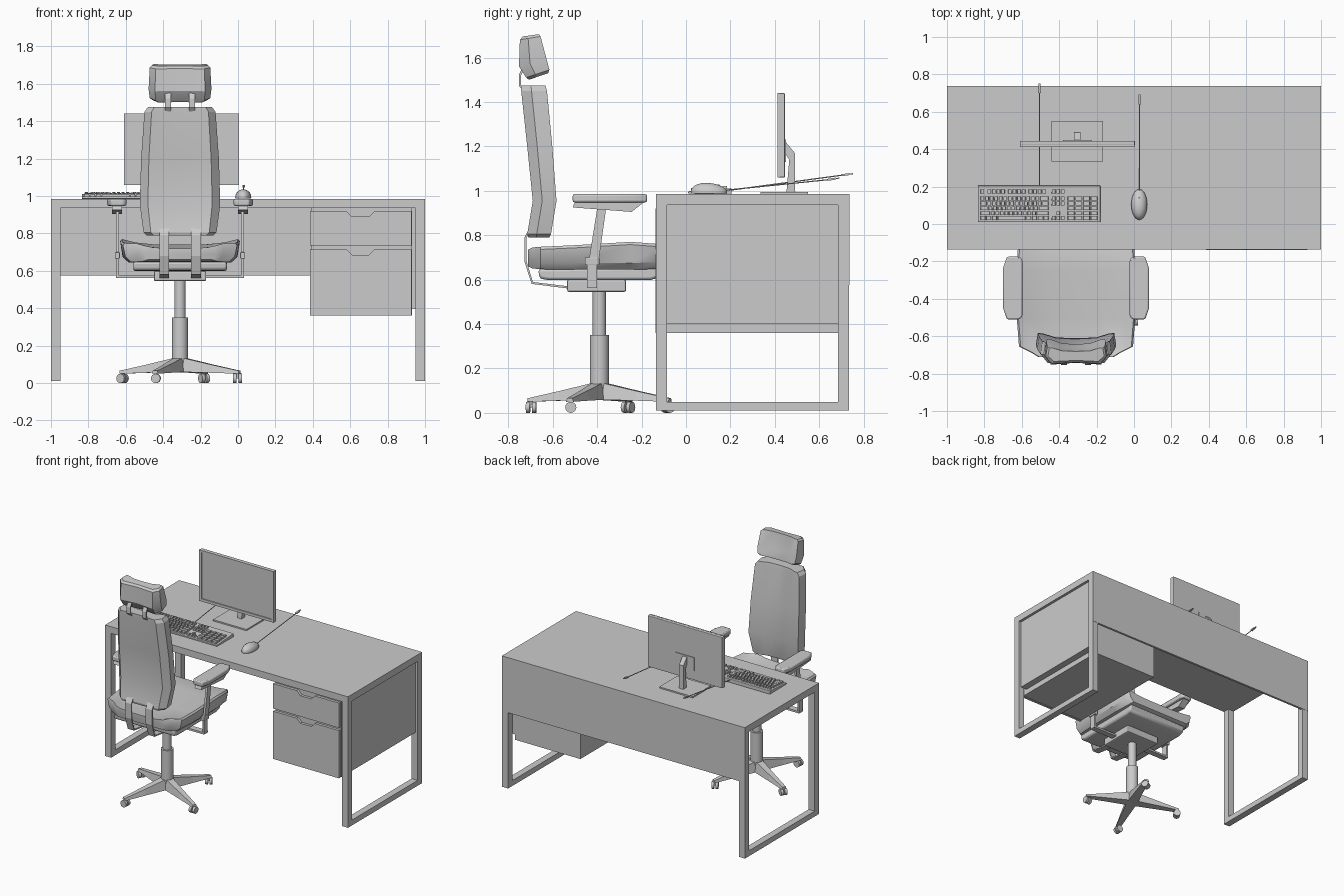
import bpy, bmesh, math
from mathutils import Vector, Matrix

if "Cube" in bpy.data.objects:
    bpy.data.objects.remove(bpy.data.objects["Cube"])

CX, CY = -0.31, -0.39   # chair centre


def finish(name, bm, bevel=0, smooth=None):
    bmesh.ops.recalc_face_normals(bm, faces=bm.faces[:])
    me = bpy.data.meshes.new(name)
    bm.to_mesh(me)
    bm.free()
    ob = bpy.data.objects.new(name, me)
    bpy.context.collection.objects.link(ob)
    if bevel:
        m = ob.modifiers.new("bevel", 'BEVEL')
        m.width, m.segments, m.limit_method = bevel, 2, 'ANGLE'
    if smooth:
        bpy.ops.object.select_all(action='DESELECT')
        ob.select_set(True)
        bpy.context.view_layer.objects.active = ob
        bpy.ops.object.shade_smooth_by_angle(angle=math.radians(smooth))
    return ob


def loft(name, rings, bevel=0, smooth=None, mat=None):
    bm = bmesh.new()
    vs = [[bm.verts.new(mat @ Vector(p) if mat else p) for p in r] for r in rings]
    n = len(vs[0])
    for a, b in zip(vs, vs[1:]):
        for i in range(n):
            j = (i + 1) % n
            bm.faces.new((a[i], a[j], b[j], b[i]))
    bm.faces.new(vs[0])
    bm.faces.new(vs[-1])
    return finish(name, bm, bevel, smooth)


def prism(name, pts, axis, lo, hi, bevel=0, smooth=None):
    place = {'x': lambda p, d: (d, p[0], p[1]),
             'y': lambda p, d: (p[0], d, p[1]),
             'z': lambda p, d: (p[0], p[1], d)}[axis]
    return loft(name, [[place(p, d) for p in pts] for d in (lo, hi)], bevel, smooth)


def box(name, x0, x1, y0, y1, z0, z1, bevel=0):
    return prism(name, [(x0, y0), (x1, y0), (x1, y1), (x0, y1)], 'z', z0, z1, bevel)


def cyl(name, c, r, depth, axis='Z', segs=20, turn=0):
    bm = bmesh.new()
    rot = Matrix.Rotation(math.pi / 2, 4, 'Y') if axis == 'X' else Matrix()
    m = Matrix.Translation(c) @ Matrix.Rotation(turn, 4, 'Z') @ rot
    bmesh.ops.create_cone(bm, cap_ends=True, segments=segs, radius1=r, radius2=r,
                          depth=depth, matrix=m)
    return finish(name, bm, 0, 40)


def strap(name, path, t, x0, x1):
    """Flat band following a (y, z) path."""
    a, b = [], []
    for i, p in enumerate(path):
        d = Vector(path[min(i + 1, len(path) - 1)]) - Vector(path[max(i - 1, 0)])
        n = Vector((-d.y, d.x)).normalized() * t / 2
        a.append(Vector(p) + n)
        b.append(Vector(p) - n)
    return prism(name, a + b[::-1], 'x', x0, x1)


# ---- desk ----
box("desktop", -0.95, 0.95, -0.135, 0.735, 0.935, 0.985)
for s, side in ((-1, "left"), (1, "right")):
    x0, x1 = sorted((s * 0.95, s * 1.0))
    for y in (-0.135, 0.685):
        box(side + "_leg_post", x0, x1, y, y + 0.05, 0.01, 0.985)
    box(side + "_leg_top_rail", x0, x1, -0.085, 0.685, 0.935, 0.985)
    box(side + "_leg_foot_rail", x0, x1, -0.085, 0.685, 0.01, 0.05)
box("modesty_panel", -1, 1, 0.72, 0.737, 0.575, 0.985)

# ---- drawer cabinet ----
box("cabinet_body", 0.39, 0.93, -0.115, 0.685, 0.36, 0.935)
box("cabinet_side_panel", 0.93, 0.98, -0.085, 0.685, 0.40, 0.935)
for name, z0, z1 in (("top_drawer", 0.735, 0.92), ("bottom_drawer", 0.36, 0.715)):
    prism(name, [(0.385, z0), (0.927, z0), (0.927, z1), (0.73, z1), (0.70, z1 - 0.03),
                 (0.61, z1 - 0.03), (0.58, z1), (0.385, z1)], 'y', -0.138, -0.118)

# ---- monitor ----
box("monitor_shell", -0.61, 0.005, 0.42, 0.445, 1.06, 1.44, 0.004)
for i, b in enumerate(((-0.61, 0.005, 1.06, 1.08), (-0.61, 0.005, 1.425, 1.44),
                       (-0.61, -0.59, 1.08, 1.425), (-0.015, 0.005, 1.08, 1.425))):
    box("monitor_bezel", b[0], b[1], 0.413, 0.422, b[2], b[3])
box("monitor_mount", -0.38, -0.225, 0.444, 0.45, 1.13, 1.23)
prism("monitor_neck", [(0.445, 1.225), (0.49, 1.17), (0.492, 0.99), (0.452, 0.99),
                       (0.465, 1.14), (0.445, 1.17)], 'x', -0.322, -0.287)
box("monitor_base", -0.44, -0.165, 0.335, 0.55, 0.985, 0.995)

# ---- keyboard ----
prism("keyboard_body", [(0.01, 0.987), (0.205, 0.985), (0.205, 1.012), (0.01, 0.998)],
      'x', -0.835, -0.18, 0.003)
bm = bmesh.new()
P = 0.0245


def key(x, w, y, h=0.024):
    z = 1.006 + 0.07 * (y - 0.08)
    m = Matrix.Translation((x + w / 2, y + h / 2, z + 0.003)) @ Matrix.Diagonal((w - 0.004, h - 0.004, 0.014, 1))
    r = bmesh.ops.create_cube(bm, size=1, matrix=m)
    for v in r["verts"]:          # tapered key caps
        if v.co.z > z + 0.003:
            v.co.x += 0.002 if v.co.x < x + w / 2 else -0.002


rows = [[1.25] * 3 + [6.25] + [1.25] * 4, [2.25] + [1] * 10 + [2.75],
        [1.75] + [1] * 11 + [2.25], [1.5] + [1] * 12 + [1.5], [1] * 13 + [2]]
NAV, NUM = -0.442, -0.357
for r, widths in enumerate(rows):
    y, x = 0.02 + r * 0.026, -0.823
    for w in widths:
        key(x, w * P, y)
        x += w * P
    for c in range(3):
        if r in (0, 3, 4) or (r == 1 and c == 1):
            key(NAV + c * P, P, y)
    for c in range(4):
        key(NUM + c * 0.041, 0.041, y)
for c in range(13):
    key(-0.823 + c * P + (0.0123 * ((c + 3) // 4)), P, 0.162)
for c in range(3):
    key(NAV + c * P, P, 0.162)
finish("keyboard_keys", bm)

# ---- mouse ----
bm = bmesh.new()
bmesh.ops.create_uvsphere(bm, u_segments=24, v_segments=14, radius=1)
for v in bm.verts:
    n = v.co.copy()
    v.co = (0.028 + n.x * 0.043, 0.104 + n.y * 0.082,
            0.987 + max(0, n.z + 0.15) * 0.042 * (1 - 0.15 * n.y))
finish("mouse_body", bm, 0, 50)
cyl("mouse_wheel", (0.028, 0.145, 1.017), 0.012, 0.008, 'X', 16)

# ---- cables with plugs ----
for name, a, b in (("keyboard_cable", (-0.505, 0.2, 1.003), (-0.505, 0.70, 1.07)),
                   ("mouse_cable", (0.03, 0.18, 1.003), (0.03, 0.64, 1.05))):
    cu = bpy.data.curves.new(name, 'CURVE')
    cu.dimensions, cu.bevel_depth, cu.bevel_resolution = '3D', 0.003, 1
    cu.use_fill_caps = True
    sp = cu.splines.new('POLY')
    sp.points.add(1)
    for p, co in zip(sp.points, (a, b)):
        p.co = (*co, 1)
    bpy.context.collection.objects.link(bpy.data.objects.new(name, cu))
    x, y, z = b
    strap(name + "_plug", [(y, z), (y + 0.035, z + 0.005)], 0.009, x - 0.007, x + 0.007)
    strap(name + "_plug_tip", [(y + 0.034, z + 0.005), (y + 0.052, z + 0.007)], 0.005, x - 0.005, x + 0.005)

# ---- chair base: four legs with twin casters ----
for k in range(4):
    ang = math.atan2(-0.13, 0.31) + k * math.pi / 2
    m = Matrix.Translation((CX, CY, 0)) @ Matrix.Rotation(ang, 4, 'Z')
    loft("base_leg", [[(r, -w, z0), (r, w, z0), (r, w * 0.7, z1), (r, -w * 0.7, z1)]
                      for r, w, z0, z1 in ((0.0, 0.038, 0.06, 0.14), (0.19, 0.027, 0.055, 0.098),
                                           (0.345, 0.018, 0.05, 0.066))], mat=m)
    c = m @ Vector((0.333, 0, 0))
    cyl("caster_stem", (c.x, c.y, 0.042), 0.008, 0.035, segs=10)
    turn = 0.5 * k
    for s in (-1, 1):
        off = Vector((math.cos(turn), math.sin(turn), 0)) * 0.014 * s
        cyl("caster_wheel", c + off + Vector((0, 0, 0.025)), 0.025, 0.018, 'X', 16, turn)
cyl("gas_lift_sleeve", (CX, CY, 0.205), 0.043, 0.29)
cyl("gas_lift_rod", (CX, CY, 0.455), 0.03, 0.22)

# ---- seat ----
box("seat_mechanism", CX - 0.14, CX + 0.14, -0.535, -0.27, 0.545, 0.60, 0.008)
prism("seat_shell", [(-0.665, 0.648), (-0.66, 0.605), (-0.62, 0.598), (-0.16, 0.598),
                     (-0.12, 0.61), (-0.10, 0.655)], 'x', CX - 0.25, CX + 0.25, 0.012, 40)


def seat_ring(y, w, zb, ze, dip):
    half = [(0.86, zb), (0.96, zb + 0.03), (1, ze - 0.012), (0.97, ze), (0.75, ze - dip * 0.6), (0.4, ze - dip)]
    return [(CX + u * w, y, z) for u, z in half] + [(CX - u * w, y, z) for u, z in half[::-1]]


loft("seat_cushion", [seat_ring(*r) for r in (
    (-0.712, 0.20, 0.66, 0.735, 0.015), (-0.69, 0.235, 0.65, 0.745, 0.025),
    (-0.655, 0.305, 0.647, 0.748, 0.032), (-0.5, 0.317, 0.645, 0.755, 0.035),
    (-0.25, 0.32, 0.645, 0.77, 0.03), (-0.12, 0.31, 0.648, 0.76, 0.02),
    (-0.08, 0.285, 0.665, 0.745, 0.015))], 0, 35)

# ---- backrest and headrest ----
SECTION = [(-0.8, 0), (0, 0.08), (0.8, 0), (1, 0.4), (0.95, 1), (0.82, 0.98), (0.5, 0.78),
           (0, 0.74), (-0.5, 0.78), (-0.82, 0.98), (-0.95, 1), (-1, 0.4)]


def back_ring(w, yb, zb, yf, zf):
    return [(CX + u * w, yb + (yf - yb) * t, zb + (zf - zb) * t) for u, t in SECTION]


loft("backrest", [back_ring(*r) for r in (
    (0.178, -0.71, 0.79, -0.615, 0.79), (0.195, -0.715, 0.805, -0.608, 0.805),
    (0.215, -0.69, 0.955, -0.583, 0.955), (0.208, -0.715, 1.2, -0.602, 1.2),
    (0.19, -0.742, 1.45, -0.626, 1.45), (0.172, -0.742, 1.475, -0.633, 1.475))], 0, 25)
loft("headrest", [back_ring(*r) for r in (
    (0.145, -0.707, 1.50, -0.62, 1.53), (0.162, -0.72, 1.51, -0.615, 1.545),
    (0.168, -0.752, 1.56, -0.627, 1.59), (0.162, -0.748, 1.68, -0.655, 1.695),
    (0.15, -0.735, 1.695, -0.662, 1.705))], 0, 25)

# ---- mirrored chair hardware ----
for s, side in ((-1, "left"), (1, "right")):
    c = CX + s * 0.065
    strap(side + "_headrest_bracket", [(-0.72, 1.44), (-0.748, 1.475), (-0.748, 1.52), (-0.72, 1.58)],
          0.01, c - 0.016, c + 0.016)
    c = CX + s * 0.085
    strap(side + "_back_strap", [(-0.70, 0.83), (-0.722, 0.79), (-0.722, 0.68), (-0.692, 0.585),
                                 (-0.53, 0.565), (-0.45, 0.565)], 0.01, c - 0.026, c + 0.026)
    # armrest: cross bar, post, clip, slanted support, tray and pad
    x = CX + s * 0.335
    xs = sorted((CX + s * 0.10, x + s * 0.007))
    box(side + "_arm_bar", *xs, -0.445, -0.40, 0.563, 0.577)
    prism(side + "_arm_post", [(-0.445, 0.563), (-0.40, 0.563), (-0.40, 0.70), (-0.445, 0.70)],
          'x', x - 0.006, x + 0.006)
    box(side + "_arm_clip", x - 0.013, x + 0.013, -0.455, -0.39, 0.665, 0.70, 0.004)
    prism(side + "_arm_support", [(-0.44, 0.67), (-0.395, 0.67), (-0.36, 0.92), (-0.40, 0.92)],
          'x', x - 0.008, x + 0.008)
    p = CX + s * 0.337
    prism(side + "_arm_tray", [(-0.51, 0.925), (-0.50, 0.952), (-0.185, 0.952), (-0.245, 0.905)],
          'x', p - 0.027, p + 0.027)
    q, o = p - s * 0.05 + s * 0.0, p + s * 0.053
    prism(side + "_arm_pad", [(q, -0.495), (q, -0.19), (q + s * 0.015, -0.175), (o - s * 0.02, -0.175),
                              (o, -0.235), (o, -0.45), (o - s * 0.02, -0.51), (q + s * 0.015, -0.51)],
          'z', 0.948, 0.985, 0.008, 40)
